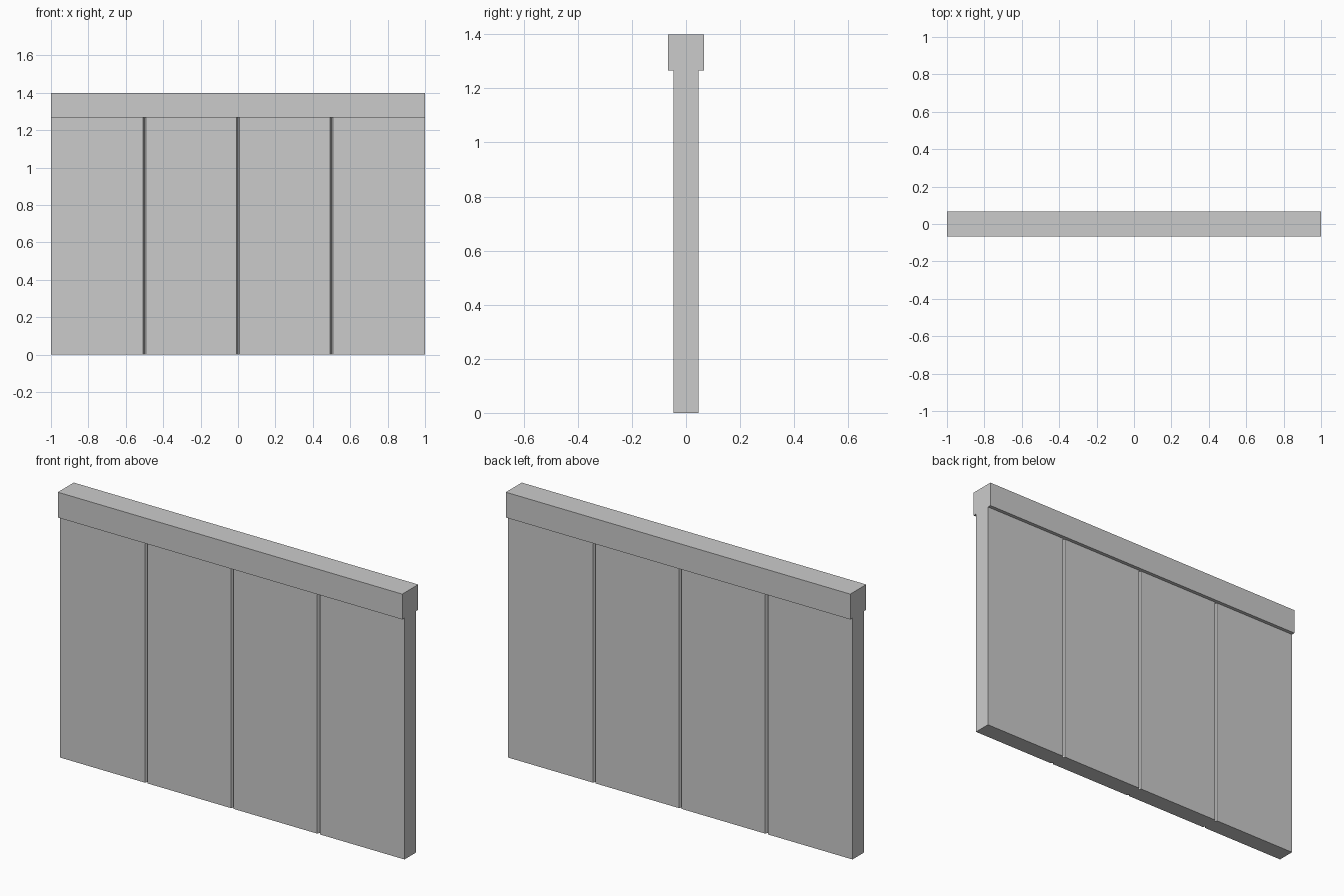
import bpy, bmesh

if "Cube" in bpy.data.objects:
    bpy.data.objects.remove(bpy.data.objects["Cube"])

GROOVES = (-0.5, 0.0, 0.5)
HALF_W, HALF_T, GROOVE_HALF, DEPTH = 1.0, 0.047, 0.008, 0.014
CAP_BOTTOM, TOP, CAP_HALF = 1.267, 1.4, 0.066


def prism(name, outline, z0, z1):
    """Extrude an outline in the xy plane from z0 up to z1."""
    bm = bmesh.new()
    face = bm.faces.new([bm.verts.new((x, y, z0)) for x, y in outline])
    ext = bmesh.ops.extrude_face_region(bm, geom=[face])["geom"]
    bmesh.ops.translate(bm, vec=(0, 0, z1 - z0),
                        verts=[v for v in ext if isinstance(v, bmesh.types.BMVert)])
    bmesh.ops.recalc_face_normals(bm, faces=bm.faces)
    mesh = bpy.data.meshes.new(name)
    bm.to_mesh(mesh)
    bm.free()
    obj = bpy.data.objects.new(name, mesh)
    bpy.context.collection.objects.link(obj)
    return obj


# wall panel: plan outline with narrow V joints on both faces
front = [(-HALF_W, -HALF_T)]
for x in GROOVES:
    front += [(x - GROOVE_HALF, -HALF_T), (x, -HALF_T + DEPTH), (x + GROOVE_HALF, -HALF_T)]
front.append((HALF_W, -HALF_T))
back = [(-x, -y) for x, y in front]
prism("wall_panel", front + back, 0, CAP_BOTTOM)

# cap rail along the top
prism("cap_rail", [(-HALF_W, -CAP_HALF), (HALF_W, -CAP_HALF),
                   (HALF_W, CAP_HALF), (-HALF_W, CAP_HALF)], CAP_BOTTOM, TOP)
